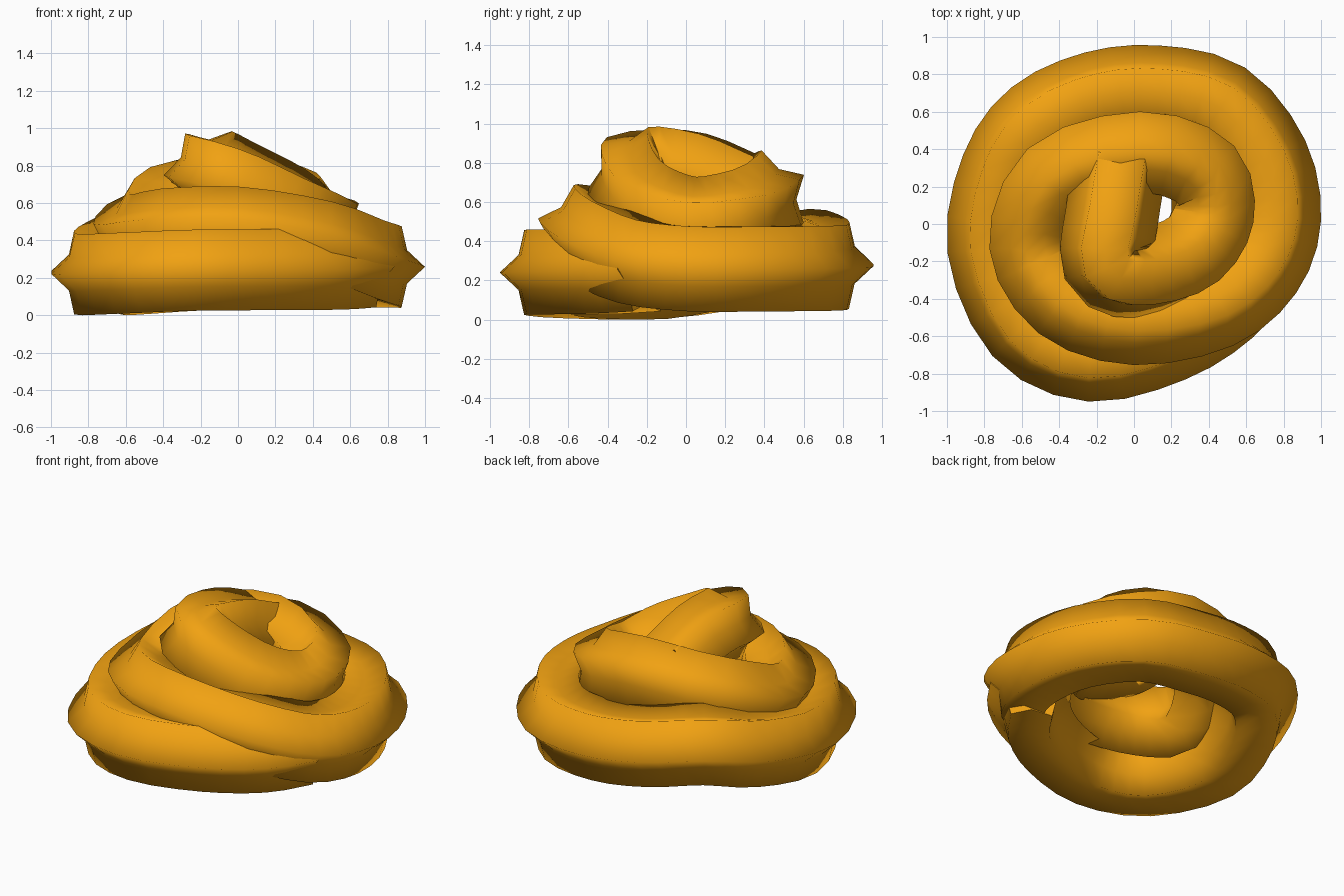
import bpy, bmesh
from math import sin, cos, radians, pi
from mathutils import Vector

if "Cube" in bpy.data.objects:
    bpy.data.objects.remove(bpy.data.objects["Cube"])

STEPS = 3          # rings per path span
TIPS = 6           # points of the star-shaped section
R_TIP, R_VALLEY = 0.25, 0.178

# Spiral centre line: x, y, z, roll in degrees
PATH = [
    (0.63, -0.21, 0.255, 0), (0.47, -0.42, 0.243, 0), (0.18, -0.60, 0.24, 0),
    (-0.23, -0.70, 0.237, 0),
    (-0.57, -0.54, 0.22, 0), (-0.75, -0.12, 0.217, 0), (-0.68, 0.28, 0.28, 0),
    (-0.50, 0.535, 0.345, 0), (-0.20, 0.675, 0.305, 0), (0.12, 0.705, 0.268, 0),
    (0.46, 0.625, 0.258, 0), (0.69, 0.34, 0.255, 0), (0.75, 0.03, 0.255, 0),
    (0.66, -0.23, 0.285, 4), (0.42, -0.43, 0.375, 10), (0.00, -0.515, 0.44, 17),
    (-0.36, -0.40, 0.43, 18), (-0.54, -0.10, 0.40, 20), (-0.40, 0.25, 0.55, 25),
    (0.03, 0.385, 0.61, 30), (0.36, 0.28, 0.52, 28), (0.42, 0.04, 0.475, 28),
    (0.29, -0.17, 0.55, 35), (0.02, -0.26, 0.685, 45), (-0.14, -0.20, 0.755, 55),
    (-0.12, 0.03, 0.735, 60), (-0.08, 0.28, 0.63, 60),
]


def catmull(a, b, c, d, t):
    return 0.5 * (2 * b + (c - a) * t + (2 * a - 5 * b + 4 * c - d) * t * t
                  + (3 * b - a - 3 * c + d) * t ** 3)


# Smooth the path
ctrl = [Vector(p) for p in PATH]
ctrl = [2 * ctrl[0] - ctrl[1]] + ctrl + [2 * ctrl[-1] - ctrl[-2]]
samples = [catmull(*ctrl[i:i + 4], k / STEPS)
           for i in range(len(ctrl) - 3) for k in range(STEPS)]
samples.append(ctrl[-2])

# Sweep the star section along it
bm = bmesh.new()
rings = []
for i, s in enumerate(samples):
    before, after = samples[max(i - 1, 0)], samples[min(i + 1, len(samples) - 1)]
    tangent = (after.xyz - before.xyz).normalized()
    out = Vector((0, 0, 1)).cross(tangent).normalized()
    up = tangent.cross(out)
    if up.z < 0:
        up = -up
    ring = []
    for k in range(TIPS * 2):
        r = R_VALLEY if k % 2 else R_TIP
        a = radians(s.w) + pi * k / TIPS
        ring.append(bm.verts.new(s.xyz + out * (r * cos(a)) + up * (r * sin(a))))
    rings.append(ring)
for r0, r1 in zip(rings, rings[1:]):
    for k in range(TIPS * 2):
        j = (k + 1) % (TIPS * 2)
        bm.faces.new((r0[k], r0[j], r1[j], r1[k]))
# End caps
bm.faces.new(rings[0])
bm.faces.new(rings[-1])
bmesh.ops.recalc_face_normals(bm, faces=bm.faces)
for f in bm.faces:
    f.smooth = len(f.verts) == 4

# Stand on the ground
low = min(v.co.z for v in bm.verts)
bmesh.ops.translate(bm, verts=bm.verts, vec=(0, 0, -low))

mesh = bpy.data.meshes.new("cream_swirl")
bm.to_mesh(mesh)
bm.free()
swirl = bpy.data.objects.new("cream_swirl", mesh)
bpy.context.collection.objects.link(swirl)

mat = bpy.data.materials.new("golden_orange")
mat.diffuse_color = (0.88, 0.36, 0.006, 1)
mat.use_nodes = True
mat.node_tree.nodes["Principled BSDF"].inputs["Base Color"].default_value = mat.diffuse_color
mesh.materials.append(mat)
